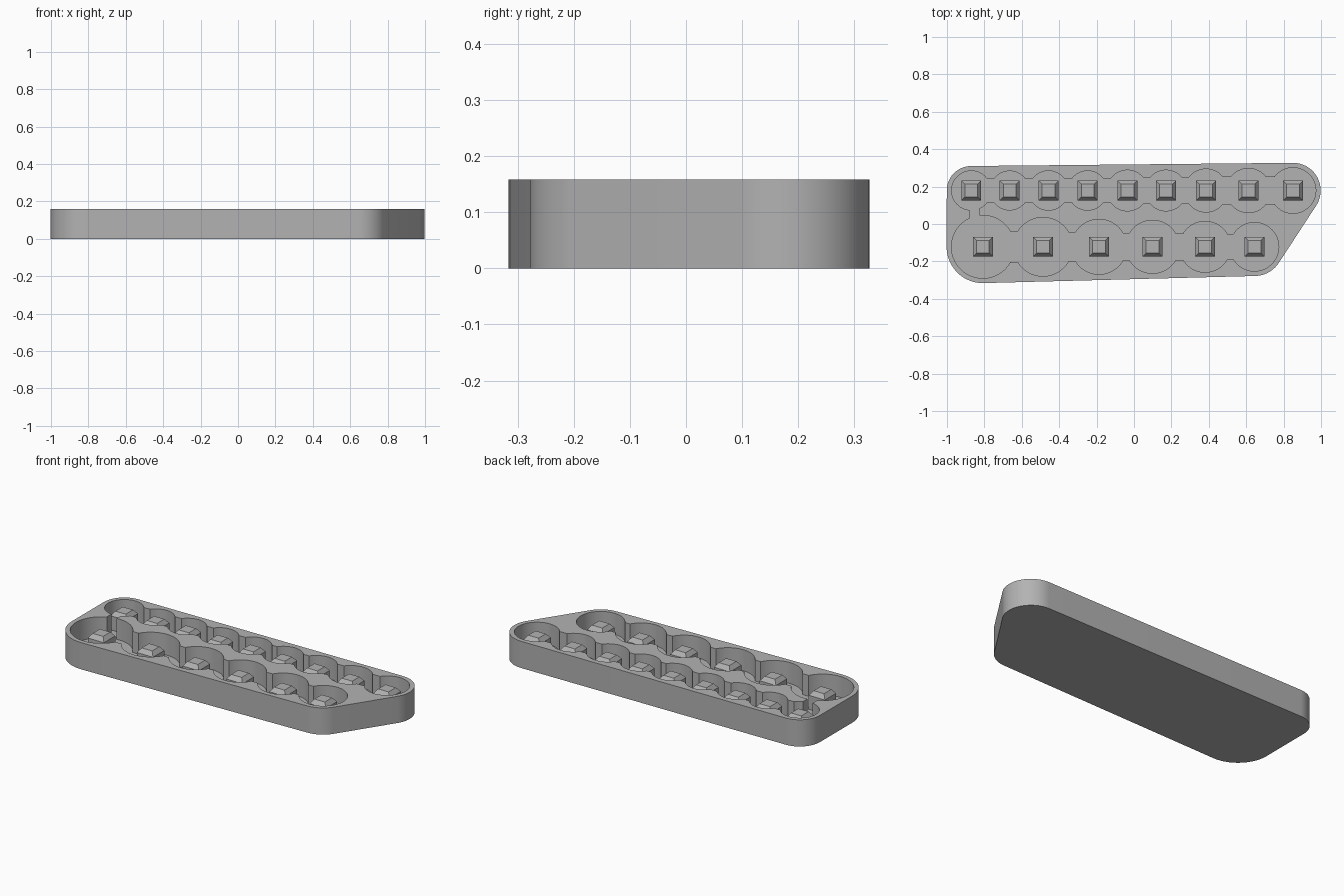
import bpy, bmesh, math
from mathutils import Matrix

cube = bpy.data.objects.get("Cube")
if cube:
    bpy.data.objects.remove(cube, do_unlink=True)

HEIGHT, FLOOR, PEG_TOP, RIM = 0.158, 0.034, 0.142, 0.026

grey = bpy.data.materials.new("light grey plastic")
grey.use_nodes = True
grey.diffuse_color = (0.45, 0.45, 0.45, 1)
grey.node_tree.nodes["Principled BSDF"].inputs["Base Color"].default_value = (0.45, 0.45, 0.45, 1)


def new_object(name, bm):
    bmesh.ops.recalc_face_normals(bm, faces=bm.faces)
    mesh = bpy.data.meshes.new(name)
    bm.to_mesh(mesh)
    bm.free()
    mesh.materials.append(grey)
    obj = bpy.data.objects.new(name, mesh)
    bpy.context.collection.objects.link(obj)
    return obj


def cylinder_cutter(name, x, y, r):
    bm = bmesh.new()
    bmesh.ops.create_cone(bm, cap_ends=True, segments=96, radius1=r, radius2=r, depth=0.3,
                          matrix=Matrix.Translation((x, y, FLOOR + 0.15)))
    return new_object(name, bm)


def box_cutter(name, x0, x1, y0, y1):
    bm = bmesh.new()
    place = Matrix.Translation(((x0 + x1) / 2, (y0 + y1) / 2, FLOOR + 0.15))
    bmesh.ops.create_cube(bm, size=1, matrix=place @ Matrix.Diagonal((x1 - x0, y1 - y0, 0.3, 1)))
    return new_object(name, bm)


# Two rows of round pockets: (x, radius)
back_y, front_y = 0.179, -0.122
back_row = [(-0.87, 0.105), (-0.665, 0.104), (-0.457, 0.105), (-0.248, 0.105), (-0.035, 0.109),
            (0.171, 0.109), (0.385, 0.115), (0.612, 0.118), (0.85, 0.122)]
front_row = [(-0.808, 0.168), (-0.487, 0.157), (-0.187, 0.147), (0.099, 0.142),
             (0.38, 0.136), (0.644, 0.130)]

# Tray body: hull around the four end pockets
bm = bmesh.new()
for row, y in ((back_row, back_y), (front_row, front_y)):
    for x, r in (row[0], row[-1]):
        for i in range(96):
            a = math.tau * i / 96
            for z in (0, HEIGHT):
                bm.verts.new((x + (r + RIM) * math.cos(a), y + (r + RIM) * math.sin(a), z))
hull = bmesh.ops.convex_hull(bm, input=bm.verts)
inside = [v for v in hull["geom_interior"] if isinstance(v, bmesh.types.BMVert)]
bmesh.ops.delete(bm, geom=inside, context='VERTS')
bmesh.ops.dissolve_limit(bm, angle_limit=0.005, verts=bm.verts, edges=bm.edges)
tray = new_object("tray_body", bm)

# Pockets, the slots joining neighbours, and one slot joining the rows
cutters = []
for label, row, y, k in (("back", back_row, back_y, 0.61), ("front", front_row, front_y, 0.5)):
    for x, r in row:
        cutters.append(cylinder_cutter(label + "_pocket_cutter", x, y, r))
    for (xa, ra), (xb, rb) in zip(row, row[1:]):
        half = k * (ra + rb) / 2
        cutters.append(box_cutter(label + "_slot_cutter", xa + ra * 0.7, xb - rb * 0.7, y - half, y + half))
cutters.append(box_cutter("row_link_cutter", -0.88, -0.826, front_y + 0.1, back_y - 0.05))

for cutter in cutters:
    mod = tray.modifiers.new("cut", 'BOOLEAN')
    mod.operation = 'DIFFERENCE'
    mod.solver = 'EXACT'
    mod.object = cutter
bpy.context.view_layer.update()
cut_mesh = bpy.data.meshes.new_from_object(tray.evaluated_get(bpy.context.evaluated_depsgraph_get()))
tray.modifiers.clear()
tray.data = cut_mesh
for cutter in cutters:
    bpy.data.objects.remove(cutter, do_unlink=True)

bpy.ops.object.select_all(action='DESELECT')
tray.select_set(True)
bpy.context.view_layer.objects.active = tray
bpy.ops.object.shade_smooth_by_angle(angle=math.radians(30))


# Square pegs with tapered tops
def peg(name, x, y):
    bm = bmesh.new()
    rings = []
    for half, z in ((0.053, FLOOR - 0.005), (0.053, PEG_TOP - 0.025), (0.034, PEG_TOP)):
        rings.append([bm.verts.new((x + sx * half, y + sy * half, z))
                      for sx, sy in ((-1, -1), (1, -1), (1, 1), (-1, 1))])
    for low, high in zip(rings, rings[1:]):
        for i in range(4):
            j = (i + 1) % 4
            bm.faces.new((low[i], low[j], high[j], high[i]))
    bm.faces.new(rings[0][::-1])
    bm.faces.new(rings[-1])
    new_object(name, bm)


for label, row, y in (("back", back_row, back_y), ("front", front_row, front_y)):
    for n, (x, r) in enumerate(row, 1):
        peg(f"{label}_peg_{n}", x, y)
